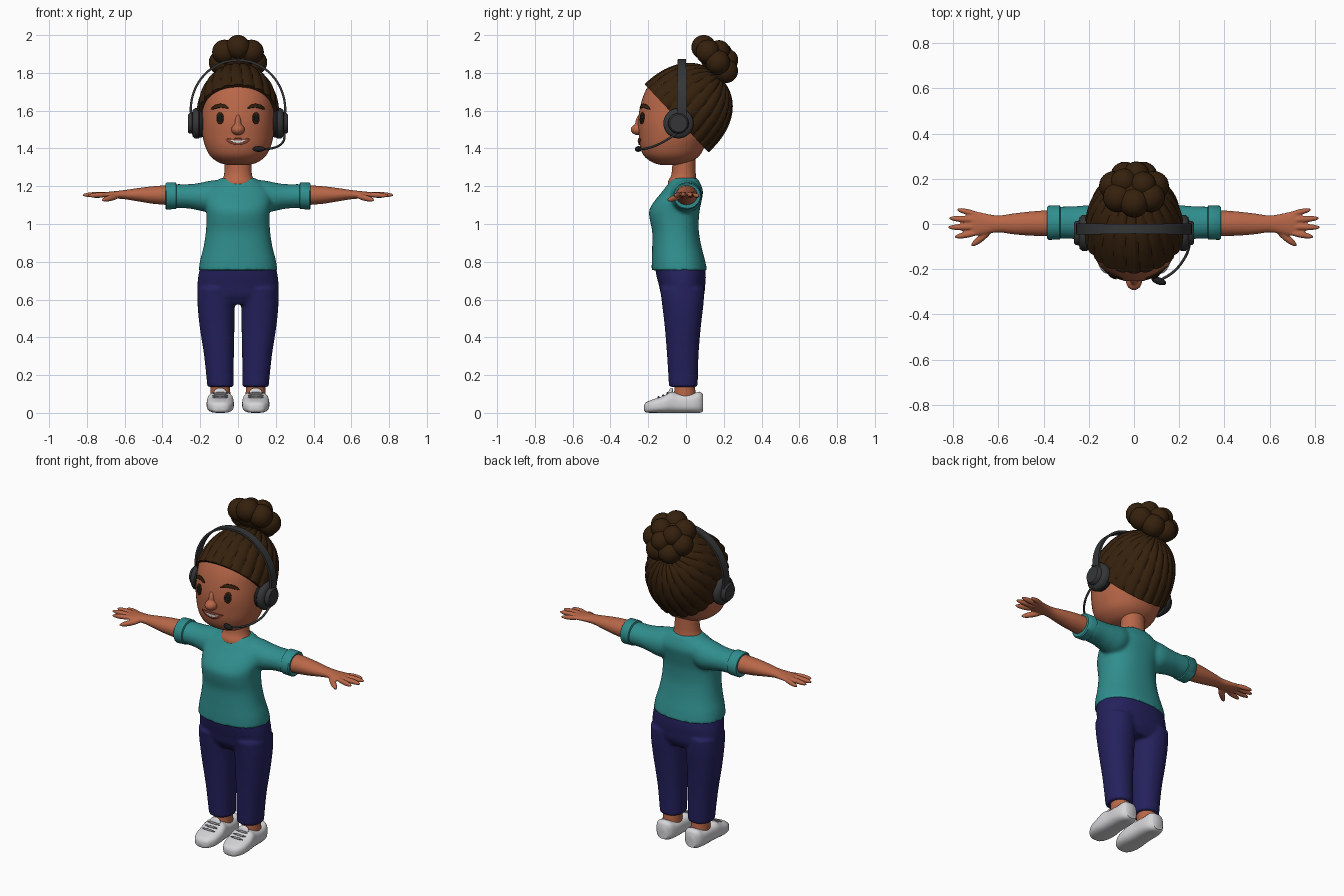
import bpy, bmesh
from math import sin, cos, pi, radians
from mathutils import Vector, Matrix
from mathutils.bvhtree import BVHTree

if "Cube" in bpy.data.objects:
    bpy.data.objects.remove(bpy.data.objects["Cube"])

def material(name, *rgb):
    m = bpy.data.materials.new(name)
    m.use_nodes = True
    m.diffuse_color = (*rgb, 1)
    m.node_tree.nodes["Principled BSDF"].inputs["Base Color"].default_value = (*rgb, 1)
    return m

SKIN = material("skin", .48, .135, .065)
HAIR = material("dark_brown", .036, .015, .004)
SHIRT = material("teal", .03, .27, .27)
TROUSERS = material("navy", .018, .015, .11)
PLASTIC = material("charcoal", .035, .036, .038)
BLACK = material("soft_black", .012, .012, .013)
SHOE = material("off_white", .66, .66, .68)
LACE = material("grey", .3, .3, .32)
TEETH = material("white", .8, .8, .8)
LIP = material("lip", .27, .065, .035)

def finish(name, bm, mat, side=1, voxel=0, relax=4):
    """Turn a bmesh into a smooth object; side=-1 mirrors it, voxel fuses its volumes."""
    for v in bm.verts:
        v.co.x *= side
    bmesh.ops.recalc_face_normals(bm, faces=bm.faces)
    me = bpy.data.meshes.new(name)
    bm.to_mesh(me)
    bm.free()
    me.materials.append(mat)
    me.shade_smooth()
    me.set_sharp_from_angle(angle=radians(45))
    ob = bpy.data.objects.new(name, me)
    bpy.context.collection.objects.link(ob)
    if voxel:
        fuse = ob.modifiers.new("fuse", 'REMESH')
        fuse.mode, fuse.voxel_size, fuse.use_smooth_shade = 'VOXEL', voxel, True
        smooth = ob.modifiers.new("relax", 'SMOOTH')
        smooth.factor, smooth.iterations = .5, relax
    return ob

def smooth_keys(keys, steps):
    out = []
    for i in range(len(keys) - 1):
        a, b, c, d = (keys[max(0, min(len(keys) - 1, i + k))] for k in (-1, 0, 1, 2))
        for t in (j / steps for j in range(steps)):
            out.append([q + .5 * t * (r - p + t * (2 * p - 5 * q + 4 * r - s + t * (3 * (q - r) + s - p)))
                        for p, q, r, s in zip(a, b, c, d)])
    return out + [list(keys[-1])]

def bridge(bm, rings, closed=True):
    for r, q in zip(rings, rings[1:]):
        for k in range(len(r) if closed else len(r) - 1):
            j = (k + 1) % len(r)
            bm.faces.new((r[k], r[j], q[j], q[k]))

def loft(bm, axis, keys, steps=4, n=32, p=2.0):
    """Oval sections along an axis; key = position, then low/high bounds on the other two axes."""
    first, second = [i for i in range(3) if i != axis]
    rings = []
    for s, a0, a1, b0, b1 in smooth_keys(keys, steps):
        ring = []
        for k in range(n):
            c, d = cos(2 * pi * k / n), sin(2 * pi * k / n)
            f = (abs(c) ** p + abs(d) ** p) ** (-1 / p)
            co = [s, s, s]
            co[first] = (a0 + a1) / 2 + (a1 - a0) / 2 * c * f
            co[second] = (b0 + b1) / 2 + (b1 - b0) / 2 * d * f
            ring.append(bm.verts.new(co))
        rings.append(ring)
    bridge(bm, rings)
    bm.faces.new(rings[0])
    bm.faces.new(rings[-1])
    return bm

def ball(bm, centre, radii, direction=(0, 0, 1)):
    rot = Vector((0, 0, 1)).rotation_difference(Vector(direction)).to_matrix().to_4x4()
    mat = Matrix.Translation(centre) @ rot @ Matrix.Diagonal((*radii, 1))
    bmesh.ops.create_uvsphere(bm, u_segments=24, v_segments=14, radius=1, matrix=mat)
    return bm

# Head with nose, and neck
head = loft(bmesh.new(), 2, [
    (1.312, -.05, .05, -.13, -.03), (1.325, -.1, .1, -.175, .02), (1.36, -.147, .147, -.222, .07),
    (1.41, -.173, .173, -.243, .1), (1.47, -.188, .188, -.25, .13), (1.54, -.193, .193, -.254, .15),
    (1.61, -.191, .191, -.245, .16), (1.68, -.183, .183, -.225, .15), (1.74, -.155, .155, -.193, .13),
    (1.79, -.09, .09, -.13, .08), (1.80, -.03, .03, -.06, .02)], 5, 48, 2.15)
head_tree = BVHTree.FromBMesh(head)
finish("head", head, SKIN)
nose = ball(bmesh.new(), (0, -.252, 1.5), (.036, .041, .03))
finish("nose", ball(nose, (0, -.242, 1.53), (.019, .028, .055), (0, .12, 1)), SKIN, 1, .005, 3)
finish("neck", loft(bmesh.new(), 2, [
    (1.17, -.09, .09, -.09, .06), (1.22, -.088, .088, -.096, .058), (1.26, -.074, .074, -.078, .052),
    (1.32, -.07, .07, -.072, .05), (1.4, -.07, .07, -.07, .05)]), SKIN)

def face_plate(name, shape, mat, lift=.003, nu=25, nv=6):
    """Thin plate following the face; shape maps u in -1..1, v in 0..1 to (x, z)."""
    bm = bmesh.new()
    rows = []
    for j in range(nv):
        points = [shape(2 * i / (nu - 1) - 1, j / (nv - 1)) for i in range(nu)]
        hits = [head_tree.ray_cast(Vector((x, -1, z)), Vector((0, 1, 0)))[0] for x, z in points]
        rows.append([bm.verts.new(hit - Vector((0, lift, 0))) for hit in hits])
    bridge(bm, rows, False)
    thick = finish(name, bm, mat).modifiers.new("thickness", 'SOLIDIFY')
    thick.thickness, thick.offset = .006, 0

def oval(cx, rx, rz):
    return lambda u, v: (cx + rx * (v + .01) * cos(pi * u), 1.56 + rz * (v + .01) * sin(pi * u))

# Eyes, brows and smiling mouth
for s, side in ((1, "left"), (-1, "right")):
    face_plate(side + "_eye", oval(s * .095, .018, .031), HAIR)
    face_plate(side + "_pupil", oval(s * .095, .011, .02), BLACK, .005)
    face_plate(side + "_brow", lambda u, v: (
        s * (.097 + .046 * u), 1.626 - .016 * u * u - .004 * u + (v - .5) * .019 * (1.05 - u ** 4)), HAIR, .005)
face_plate("lips", lambda u, v: (.07 * u, 1.45 + (1.01 - u * u) * (.004 - .036 * v)), LIP)
face_plate("teeth", lambda u, v: (.045 * u, 1.447 - (1.01 - u * u) * (.004 + .014 * v)), TEETH, .005)

# Swept-back hair: a dome of strands whose pole lies under the bun
back_up, down_back = Vector((0, .73, .683)), Vector((0, .683, -.73))
hair = bmesh.new()
rings = []
for i in range(25):
    a = min(i + .15, 22) / 22 * pi / 2
    shrink = (1, .96, .86)[max(0, i - 22)]
    f = (abs(sin(a)) ** 2.25 + abs(cos(a)) ** 2.25) ** (-1 / 2.25)
    ring = []
    for th in (2 * pi * k / 192 for k in range(192)):
        strand = 1 - .045 * sin(a) * (1 - abs(sin(11 * th + 1.2 * cos(a)))) ** 1.5
        r = f * sin(a) * strand * shrink
        ring.append(hair.verts.new(Vector((.22 * r * cos(th), -.05, 1.56)) + down_back * (.248 * r * sin(th))
                                   + back_up * (.318 * f * cos(a) * strand)))
    rings.append(ring)
bridge(hair, rings)
hair.faces.new(rings[0])
finish("hair", hair, HAIR)

# Bun of round curls
bun_centre = Vector((0, .155, 1.87))
bun = ball(bmesh.new(), bun_centre, (.11, .11, .07), back_up)
curls = [(.092 * cos(th), .09 * sin(th), 0, .065) for th in (2 * pi * k / 7 - pi / 2 for k in range(7))]
for x, t, up, r in curls + [(.04, -.02, .045, .058), (-.045, 0, .045, .058), (.01, .045, .045, .058)]:
    ball(bun, bun_centre + Vector((x, 0, 0)) + down_back * t + back_up * up, (r, r, r))
finish("hair_bun", bun, HAIR)

# Headset band, cups, boom and microphone
band = bmesh.new()
rings = []
for a in (radians(-14 + 208 * i / 48) for i in range(49)):
    w = .021 + .004 * abs(cos(a))
    rings.append([band.verts.new(((.25 + d) * cos(a), -.022 + y, 1.605 + (.263 + d) * sin(a)))
                  for d, y in ((-.006, -w), (.006, -w), (.006, w), (-.006, w))])
bridge(band, rings)
band.faces.new(rings[0])
band.faces.new(rings[-1])
finish("headset_band", band, PLASTIC)

def disc(*profile):
    return loft(bmesh.new(), 0, [(x, -.04 - r, -.04 + r, 1.533 - r, 1.533 + r) for x, r in profile], 1)

for s, side in ((1, "left"), (-1, "right")):
    finish(side + "_ear_pad", disc((.165, .06), (.175, .072), (.2, .075), (.21, .07)), BLACK, s)
    finish(side + "_ear_cup", disc((.203, .074), (.208, .08), (.228, .08), (.24, .07), (.243, .055),
                                   (.258, .053), (.265, .046)), PLASTIC, s)
boom = bpy.data.curves.new("microphone_boom", 'CURVE')
boom.dimensions, boom.bevel_depth, boom.bevel_resolution = '3D', .006, 3
path = [(.245, -.05, 1.48), (.25, -.1, 1.445), (.225, -.16, 1.41), (.17, -.225, 1.395), (.11, -.25, 1.397)]
spline = boom.splines.new('NURBS')
spline.points.add(len(path) - 1)
for pt, co in zip(spline.points, path):
    pt.co = (*co, 1)
spline.use_endpoint_u, spline.order_u = True, 4
boom.materials.append(PLASTIC)
bpy.context.collection.objects.link(bpy.data.objects.new("microphone_boom", boom))
finish("microphone", ball(bmesh.new(), (.11, -.252, 1.397), (.015, .016, .034), (1, -.35, 0)), BLACK)

# Shirt body fused with sleeves, trouser hips fused with tapered legs
shirt = loft(bmesh.new(), 2, [
    (.755, -.208, .208, -.182, .112), (.81, -.2, .2, -.181, .1), (.88, -.182, .182, -.179, .082),
    (.96, -.17, .17, -.179, .068), (1.03, -.167, .167, -.193, .068), (1.075, -.17, .17, -.194, .073),
    (1.12, -.178, .178, -.168, .082), (1.17, -.175, .175, -.127, .09), (1.21, -.14, .14, -.097, .078),
    (1.243, -.09, .09, -.072, .06)], 4, 40, 2.3)
trousers = loft(bmesh.new(), 2, [
    (.575, -.15, .15, -.1, .07), (.62, -.205, .205, -.13, .095), (.67, -.214, .214, -.142, .101),
    (.72, -.211, .211, -.155, .105), (.775, -.2, .2, -.165, .1)], 4, 40, 2.3)
for s in (1, -1):
    loft(shirt, 0, [(s * x, *r) for x, *r in (
        (.05, -.06, .06, 1.1, 1.235), (.13, -.085, .085, 1.06, 1.232), (.2, -.077, .083, 1.07, 1.218),
        (.26, -.067, .079, 1.082, 1.211), (.335, -.064, .077, 1.084, 1.212))])
    loft(trousers, 2, [(z, *sorted((s * a, s * b)), *r) for z, a, b, *r in (
        (.137, .023, .162, -.09, .062), (.3, .022, .179, -.1, .066), (.45, .019, .202, -.112, .078),
        (.57, .017, .214, -.126, .092), (.66, .016, .214, -.138, .098))], 4, 32, 2.2)
finish("shirt", shirt, SHIRT, 1, .009, 6)
finish("trousers", trousers, TROUSERS, 1, .009, 4)

# Cuffs, arms with fingers and thumb, ankles and laced shoes
for s, side in ((1, "left"), (-1, "right")):
    finish(side + "_cuff", loft(bmesh.new(), 0, [
        (.325, -.062, .075, 1.086, 1.211), (.329, -.069, .082, 1.079, 1.22),
        (.379, -.07, .081, 1.077, 1.219), (.385, -.064, .075, 1.083, 1.213)], 1), SHIRT, s)
    arm = loft(bmesh.new(), 0, [
        (.34, -.056, .064, 1.098, 1.207), (.45, -.052, .056, 1.107, 1.2), (.53, -.046, .047, 1.12, 1.19),
        (.6, -.037, .038, 1.131, 1.18), (.66, -.046, .047, 1.136, 1.173), (.71, -.053, .058, 1.141, 1.168),
        (.725, -.04, .045, 1.145, 1.164)])
    for start, tip, w in (((.68, .04, 1.156), (.785, .065, 1.147), .013), ((.68, .016, 1.158), (.82, .026, 1.153), .0145),
                          ((.68, -.012, 1.158), (.825, -.015, 1.153), .0145),
                          ((.68, -.036, 1.156), (.795, -.058, 1.15), .014), ((.625, -.02, 1.15), (.72, -.098, 1.126), .016)):
        a, b = Vector(start), Vector(tip)
        ball(arm, (a + b) / 2, (w, w, (b - a).length / 2), b - a)
    finish(side + "_arm", arm, SKIN, s, .005, 2)
    finish(side + "_ankle", loft(bmesh.new(), 2, [(.06, .04, .146, -.065, .055), (.16, .042, .144, -.06, .045)]), SKIN, s)
    finish(side + "_shoe", loft(bmesh.new(), 1, [
        (-.222, .075, .113, .012, .04), (-.21, .049, .139, .002, .057), (-.17, .027, .161, 0, .073),
        (-.12, .022, .166, 0, .09), (-.08, .025, .163, 0, .112), (-.04, .03, .158, 0, .104),
        (.03, .032, .156, 0, .102), (.07, .042, .146, 0, .112), (.09, .06, .128, .008, .098)], 4, 32, 2.9), SHOE, s)
    finish(side + "_shoe_tongue", ball(bmesh.new(), (.094, -.082, .106), (.035, .012, .028), (0, .3, 1)), SHOE, s)
    laces = bmesh.new()
    for y, z in ((-.145, .083), (-.12, .092), (-.097, .104)):
        ball(laces, (.094, y, z), (.006, .006, .042), (1, 0, 0))
    finish(side + "_laces", laces, LACE, s)
